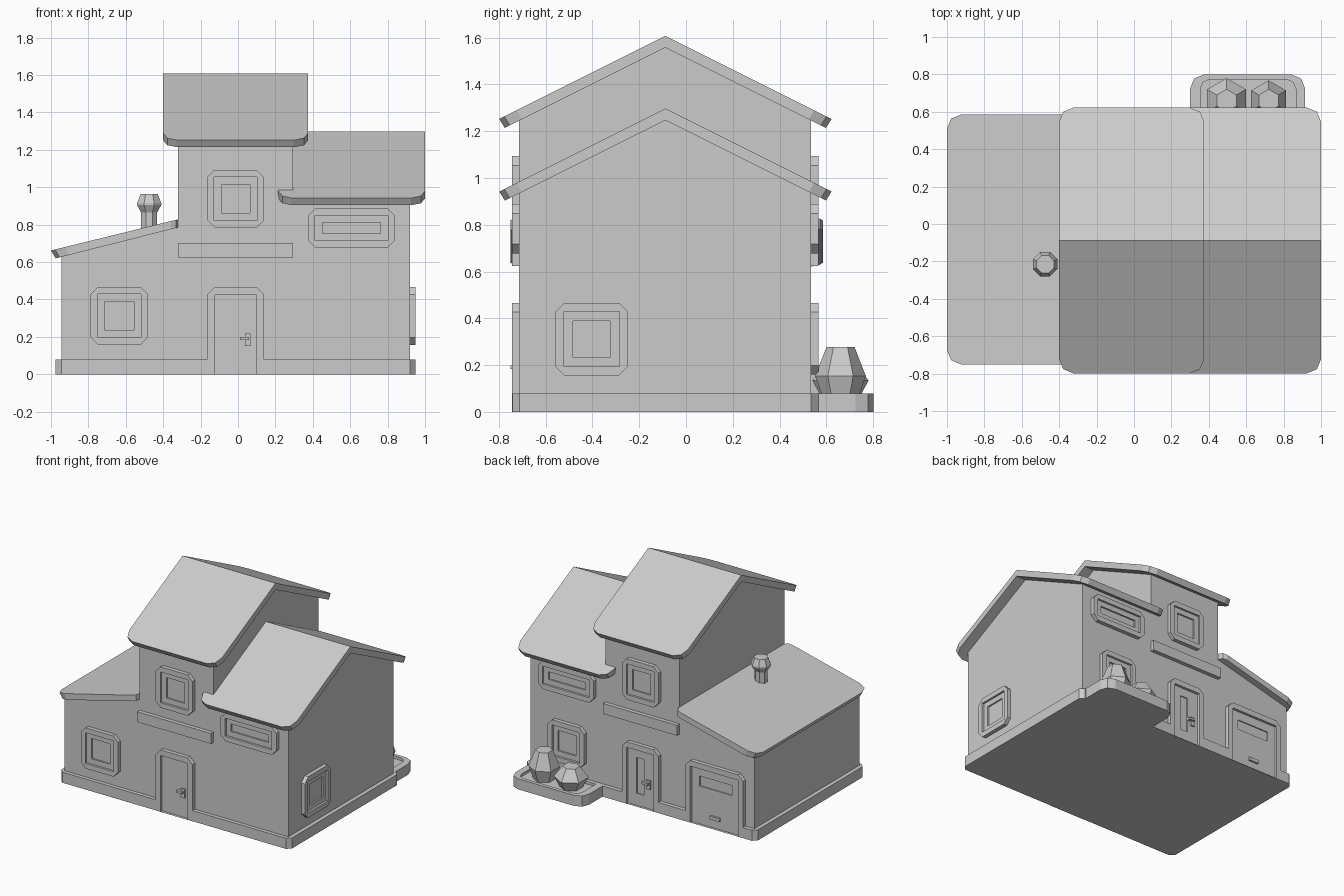
import bpy, bmesh, math

if "Cube" in bpy.data.objects:
    bpy.data.objects.remove(bpy.data.objects["Cube"])

FRONT, BACK, SIDE = -0.714, 0.535, 0.92   # wall planes


def loft(name, loops, cap_start=True, cap_end=True):
    """Skin a stack of equal-length vertex loops."""
    bm = bmesh.new()
    rings = [[bm.verts.new(p) for p in loop] for loop in loops]
    n = len(rings[0])
    for a, b in zip(rings, rings[1:]):
        for i in range(n):
            j = (i + 1) % n
            bm.faces.new((a[i], a[j], b[j], b[i]))
    if cap_start:
        bm.faces.new(rings[0][::-1])
    if cap_end:
        bm.faces.new(rings[-1])
    bmesh.ops.remove_doubles(bm, verts=bm.verts, dist=1e-5)
    bmesh.ops.dissolve_degenerate(bm, edges=bm.edges, dist=1e-5)
    bmesh.ops.recalc_face_normals(bm, faces=bm.faces)
    me = bpy.data.meshes.new(name)
    bm.to_mesh(me)
    bm.free()
    ob = bpy.data.objects.new(name, me)
    bpy.context.collection.objects.link(ob)
    return ob


def outline(u0, u1, v0, v1, radii=(0, 0, 0, 0), segs=1):
    """Rectangle with cut corners, order: low-left, low-right, top-right, top-left."""
    pts = []
    signs = ((1, 1), (-1, 1), (-1, -1), (1, -1))
    for k, (r, (su, sv)) in enumerate(zip(radii, signs)):
        cu = (u0 if su > 0 else u1) + su * r
        cv = (v0 if sv > 0 else v1) + sv * r
        for s in range(segs + 1):
            a = math.pi + (k + s / segs) * math.pi / 2
            pts.append((cu + r * math.cos(a), cv + r * math.sin(a)))
    return pts


def front(u, v, d): return (u, FRONT - d, v)
def back(u, v, d): return (u, BACK + d, v)
def side(u, v, d): return (SIDE + d, u, v)


def panel(name, place, steps):
    """Stepped relief on a wall; each step is (rectangle, depth, bottom cut, top cut)."""
    loft(name, [[place(u, v, d) for u, v in outline(*r, (b, b, t, t))]
                for r, d, b, t in steps])


def inset(r, m):
    return (r[0] + m, r[1] - m, r[2] + m, r[3] - m)


def window(name, place, r):
    a, b = inset(r, 0.038), inset(r, 0.077)
    panel(name, place, [(r, -0.01, .04, .04), (r, 0.03, .04, .04), (a, 0.03, 0, 0),
                        (a, 0.014, 0, 0), (b, 0.014, 0, 0), (b, 0.002, 0, 0)])


def door(name, place, r, slit=None):
    a = (r[0] + 0.04, r[1] - 0.04, r[2], r[3] - 0.042)
    steps = [(r, -0.01, 0, .04), (r, 0.03, 0, .04), (a, 0.03, 0, 0), (a, 0.01, 0, 0)]
    if slit:
        steps += [(slit, 0.01, 0, 0), (slit, 0.002, 0, 0)]
    panel(name, place, steps)


def block(name, place, r, d):
    panel(name, place, [(r, -0.005, 0, 0), (r, d, 0, 0)])


# walls: two gabled wings and a lean-to
RIDGE = -0.088
for name, x0, x1, top in (("tower_walls", -0.32, 0.295, 1.565),
                          ("right_wing_walls", 0.295, SIDE, 1.255)):
    prof = [(FRONT, 0), (BACK, 0), (BACK, top - 0.5 * (BACK - RIDGE)),
            (RIDGE, top), (FRONT, top - 0.5 * (RIDGE - FRONT))]
    loft(name, [[(x, y, z) for y, z in prof] for x in (x0, x1)])
prof = [(-0.945, 0), (-0.32, 0), (-0.32, 0.79), (-0.945, 0.632)]
loft("left_wing_walls", [[(x, y, z) for x, z in prof] for y in (FRONT, BACK)])

# gable roofs: one slope, mirrored across the ridge
SPAN = 0.71
for name, x0, x1, top in (("tower_roof", -0.40, 0.375, 1.607),
                          ("right_wing_roof", 0.215, 1.0, 1.297)):
    plan = outline(x0, x1, -SPAN, 0, (.075, .075, 0, 0), 2)
    upper = [(x, y, top + 0.5 * y) for x, y in plan]
    lower = []
    for x, y in plan:
        y *= 1 - 0.024 / SPAN
        lower.append((x, y, top - 0.05 + 0.5 * y))
    roof = loft(name, [lower, upper])
    roof.location.y = RIDGE
    m = roof.modifiers.new("mirror", 'MIRROR')
    m.use_axis = (False, True, False)

# lean-to roof
plan = outline(-1.0, -0.32, -0.75, 0.585, (.075, .04, .04, .075), 2)
upper = [(x, y, 0.662 + 0.245 * (x + 1)) for x, y in plan]
lower = []
for x, y in plan:
    x += 0.025 * (-0.32 - x) / 0.68
    lower.append((x, y, 0.62 + 0.252 * (x + 0.975)))
loft("left_wing_roof", [lower, upper])

# base course, notched at the doors
F, B, c = FRONT - 0.028, BACK + 0.03, 0.03
base = [(-0.975, F + c), (-0.975 + c, F)]
for x0, x1 in ((-0.165, 0.14),):
    base += [(x0, F), (x0, FRONT), (x1, FRONT), (x1, F)]
base += [(0.95 - c, F), (0.95, F + c), (0.95, B - c), (0.95 - c, B)]
for x1, x0 in ((0.14, -0.165), (-0.39, -0.87)):
    base += [(x1, B), (x1, BACK), (x0, BACK), (x0, B)]
base += [(-0.975 + c, B), (-0.975, B - c)]
loft("base_course", [[(x, y, z) for x, y in base] for z in (0, 0.08)])

# windows and belts shared by front and back
for tag, place in (("front", front), ("back", back)):
    window(tag + "_tower_window", place, (-0.165, 0.14, 0.785, 1.093))
    window(tag + "_wide_window", place, (0.375, 0.84, 0.677, 0.888))
    block(tag + "_belt", place, (-0.32, 0.295, 0.625, 0.703), 0.03)
window("front_left_window", front, (-0.79, -0.48, 0.16, 0.467))
window("back_lower_window", back, (0.455, 0.76, 0.16, 0.467))
window("side_window", side, (-0.56, -0.247, 0.157, 0.467))

# doors with handles, garage door
DOOR = (-0.165, 0.14, 0, 0.467)
door("front_door", front, DOOR)
door("back_door", back, DOOR, (-0.03, 0.03, 0.09, 0.36))
for tag, place, s, cx in (("front", front, 1, 0), ("back", back, -1, -0.02)):
    for part, a, b, z0, z1, d in (("plate", 0.037, 0.068, 0.15, 0.217, 0.022),
                                  ("lever", 0.01, 0.06, 0.184, 0.2, 0.036)):
        u = sorted((cx + s * a, cx + s * b))
        block(f"{tag}_door_{part}", place, (*u, z0, z1), d)
door("garage_door", back, (-0.87, -0.39, 0, 0.467), (-0.765, -0.495, 0.285, 0.36))
block("garage_handle", back, (-0.67, -0.59, 0.065, 0.09), 0.025)


def turned(name, cx, cy, n, rings, phase):
    loft(name, [[(cx + r * math.cos(phase + i * math.tau / n),
                  cy + r * math.sin(phase + i * math.tau / n), z) for i in range(n)]
                for r, z in rings])


# chimney pipe with flared cap
turned("chimney", -0.475, -0.215, 8,
       [(.046, .7), (.046, .865), (.07, .905), (.07, .915), (.05, .963)], math.pi / 8)

# planter and clipped bushes
rim = outline(0.30, 0.915, 0.54, 0.80, (0, 0, .075, .075), 2)
bed = outline(0.355, 0.865, 0.54, 0.773, (0, 0, .05, .05), 2)
loft("planter", [[(x, y, z) for x, y in o]
                 for o, z in ((rim, 0), (rim, .08), (bed, .08), (bed, .06))])
turned("small_bush", 0.495, 0.66, 6,
       [(.08, .06), (.12, .135), (.06, .215)], math.pi / 2)
turned("tall_bush", 0.72, 0.66, 6,
       [(.075, .06), (.108, .155), (.06, .278)], math.pi / 2)
